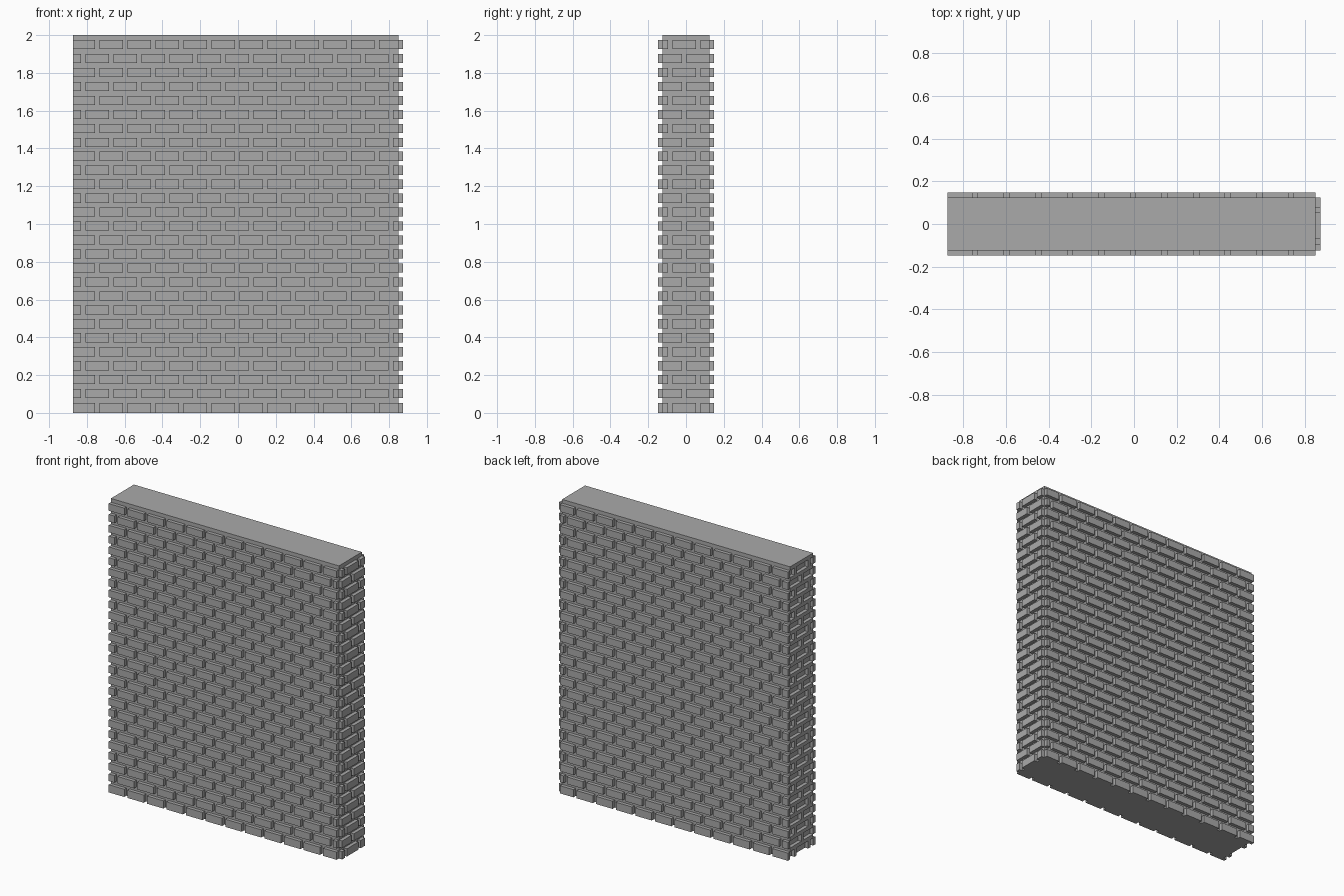
import bpy
import bmesh

if "Cube" in bpy.data.objects:
    bpy.data.objects.remove(bpy.data.objects["Cube"], do_unlink=True)

# Wall measurements
HEIGHT = 2.0
LEFT, RIGHT = -0.85, 0.85
HALF_DEPTH = 0.124
RELIEF = 0.024
ROWS = 27
COURSE = 0.0739
BRICK_H = 0.0485
FIRST_TOP = 0.0525
BRICK_STEP = 0.148
JOINT = 0.024

stone = bpy.data.materials.new("grey stone")
stone.use_nodes = True
GREY = (0.4, 0.4, 0.4, 1)
stone.diffuse_color = GREY
stone.node_tree.nodes["Principled BSDF"].inputs["Base Color"].default_value = GREY


def add_box(bm, x, y, z):
    corners = [bm.verts.new((a, b, c)) for c in z for b in y for a in x]
    for ids in ((0, 2, 3, 1), (4, 5, 7, 6), (0, 1, 5, 4),
                (2, 6, 7, 3), (0, 4, 6, 2), (1, 3, 7, 5)):
        bm.faces.new([corners[i] for i in ids])


def make_object(name, boxes):
    bm = bmesh.new()
    for box in boxes:
        add_box(bm, *box)
    mesh = bpy.data.meshes.new(name)
    bm.to_mesh(mesh)
    bm.free()
    mesh.materials.append(stone)
    obj = bpy.data.objects.new(name, mesh)
    bpy.context.collection.objects.link(obj)


def row_heights(row):
    top = FIRST_TOP + row * COURSE
    return (0 if row == 0 else top - BRICK_H, top)


def joints(lo, hi, centre, row):
    """Joint spans along one course; odd courses shift by half a brick."""
    c = centre + (BRICK_STEP / 2 if row % 2 else 0)
    while c - BRICK_STEP > lo:
        c -= BRICK_STEP
    while c < hi:
        yield (c - JOINT / 2, c + JOINT / 2)
        c += BRICK_STEP


def bricks(lo, hi, centre, row):
    start = lo
    for a, b in joints(lo, hi, centre, row):
        yield (start, a)
        start = b
    yield (start, hi)


# Solid core
SIDE = (-HALF_DEPTH, HALF_DEPTH)
make_object("wall_core", [((LEFT, RIGHT), SIDE, (0, HEIGHT))])

# Raised bricks on the two long faces
OUTER_LEFT = LEFT - RELIEF
for name, y in (("front_bricks", (-HALF_DEPTH - RELIEF, -HALF_DEPTH)),
                ("back_bricks", (HALF_DEPTH, HALF_DEPTH + RELIEF))):
    make_object(name, [(x, y, row_heights(r)) for r in range(ROWS)
                       for x in bricks(OUTER_LEFT, RIGHT, -0.0045, r)])

# Raised bricks on one end
END_JOINT = 0.065
make_object("end_bricks", [((RIGHT, RIGHT + RELIEF), y, row_heights(r))
                           for r in range(ROWS)
                           for y in bricks(*SIDE, END_JOINT, r)])

# Mortar grid on the other end, leaving brick-shaped pockets
end_x = (OUTER_LEFT, LEFT)
mortar = []
for r in range(ROWS):
    low, top = row_heights(r)
    above = row_heights(r + 1)[0] if r < ROWS - 1 else HEIGHT
    mortar.append((end_x, SIDE, (top, above)))
    mortar += [(end_x, y, (low, top)) for y in joints(*SIDE, END_JOINT, r)]
make_object("end_mortar_grid", mortar)
